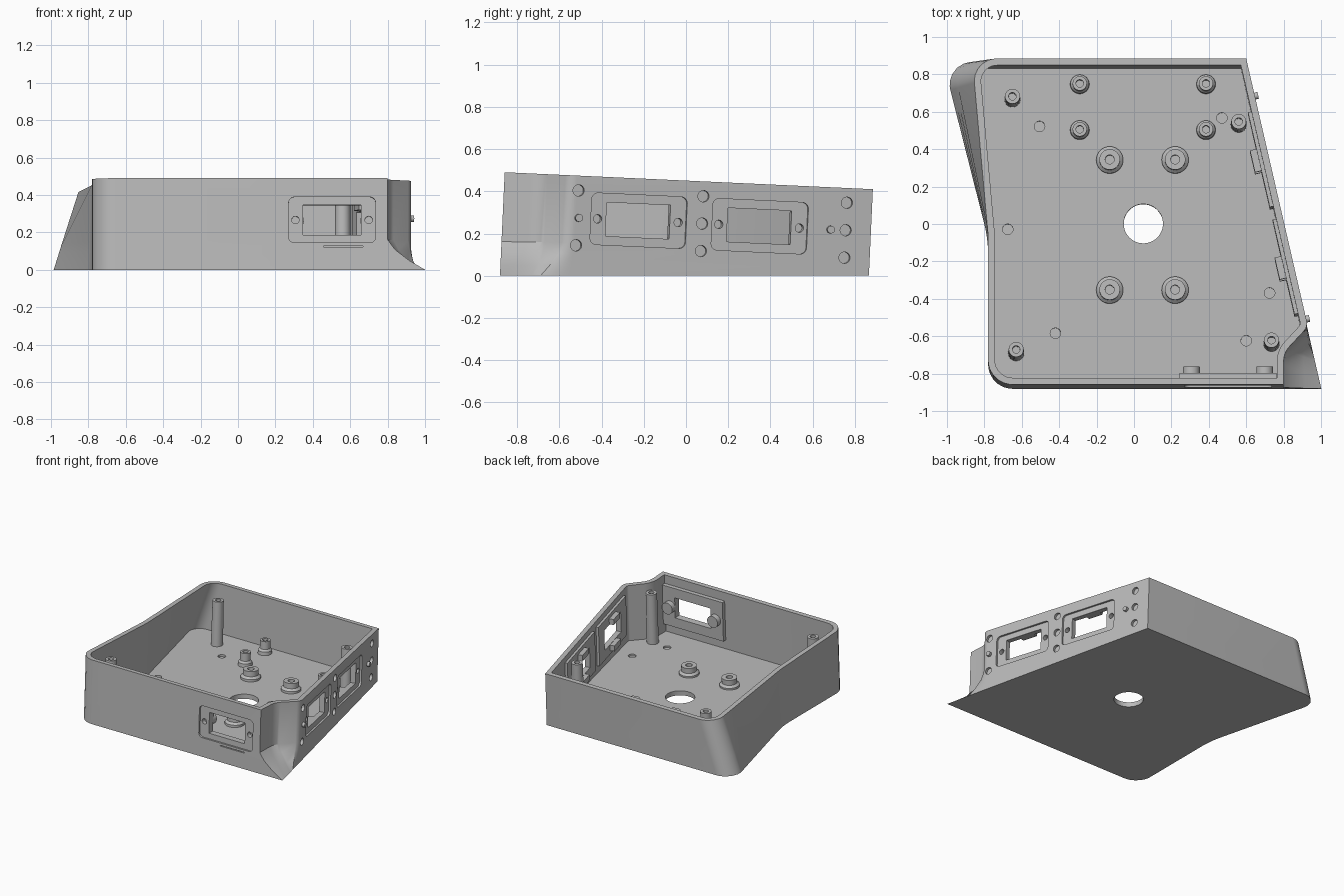
import bpy, bmesh, math
from mathutils import Matrix, Vector

if "Cube" in bpy.data.objects:
    bpy.data.objects.remove(bpy.data.objects["Cube"])

TILT, TOP, WALL = 0.046, 0.45, 0.036
TILT_MATRIX = Matrix.Rotation(-TILT, 4, 'X')

grey = bpy.data.materials.new("light_grey_plastic")
grey.use_nodes = True
grey.diffuse_color = (0.5, 0.5, 0.5, 1)
grey.node_tree.nodes["Principled BSDF"].inputs["Base Color"].default_value = (0.5, 0.5, 0.5, 1)


# ---------- helpers ----------
def loft(bm, rings):
    """Skin consecutive rings of equal size and cap both ends."""
    rows = [[bm.verts.new(p) for p in ring] for ring in rings]
    n = len(rows[0])
    for a, b in zip(rows, rows[1:]):
        for i in range(n):
            j = (i + 1) % n
            bm.faces.new((a[i], a[j], b[j], b[i]))
    bm.faces.new(rows[0][::-1])
    bm.faces.new(rows[-1])


def circle(u, v, r, n=32):
    return [(u + r * math.cos(2 * math.pi * i / n), v + r * math.sin(2 * math.pi * i / n)) for i in range(n)]


def round_rect(u, v, hu, hv, r=0.0):
    if not r:
        return [(u - hu, v - hv), (u + hu, v - hv), (u + hu, v + hv), (u - hu, v + hv)]
    pts = []
    for k, (su, sv) in enumerate([(1, 1), (-1, 1), (-1, -1), (1, -1)]):
        for i in range(7):
            a = math.pi / 2 * (k + i / 6)
            pts.append((u + su * (hu - r) + r * math.cos(a), v + sv * (hv - r) + r * math.sin(a)))
    return pts


def prism(bm, frame, outline, n0, n1):
    loft(bm, [[frame @ Vector((u, v, n)) for u, v in outline] for n in (n0, n1)])


def lathe(bm, x, y, profile):
    loft(bm, [[(px, py, z) for px, py in circle(x, y, r)] for r, z in profile])


def make(name, bm, cutter=False):
    bmesh.ops.recalc_face_normals(bm, faces=bm.faces)
    me = bpy.data.meshes.new(name)
    bm.to_mesh(me)
    bm.free()
    me.materials.append(grey)
    ob = bpy.data.objects.new(name, me)
    bpy.context.collection.objects.link(ob)
    ob.hide_render = cutter
    return ob


def cut(ob, cutters):
    for c in cutters:
        m = ob.modifiers.new("cut", 'BOOLEAN')
        m.operation, m.solver, m.object = 'DIFFERENCE', 'EXACT', c
    deps = bpy.context.evaluated_depsgraph_get()
    me = bpy.data.meshes.new_from_object(ob.evaluated_get(deps))
    ob.modifiers.clear()
    ob.data = me


# ---------- case outline ----------
def side_x(y):
    return 0.6 + 0.23 * (0.865 - y)


def fillet(prev, p, nxt, r, n=8):
    p, a, b = Vector(p), Vector(prev), Vector(nxt)
    da, db = (a - p).normalized(), (b - p).normalized()
    half = da.angle(db) / 2
    t = r / math.tan(half)
    centre = p + (da + db).normalized() * (r / math.sin(half))
    s, e = (p + da * t - centre).normalized(), (p + db * t - centre).normalized()
    return [centre + s.lerp(e, i / (n - 1)).normalized() * r for i in range(n)]


def outline(f, notch):
    """Plan of the case at height fraction f; notch blends in the corner scoop."""
    corners = [((0.8, -0.88), 0), ((0.8, -0.71), 0.12), ((side_x(-0.57), -0.57), 0.06),
               ((0.6, 0.865), 0), ((-1.02 + 0.155 * f, 0.865), 0.12),
               ((-0.78, -0.08), 0.7), ((-0.78, -0.88), 0.13)]
    pts = []
    for i, (p, r) in enumerate(corners):
        if r:
            pts += fillet(corners[i - 1][0], p, corners[(i + 1) % len(corners)][0], r)
        else:
            pts.append(Vector(p))
    last = pts[16].y
    for i in range(17):
        y = -0.88 + (last + 0.88) * i / 16
        pts[i] = Vector((side_x(y), y)).lerp(pts[i], notch)
    return pts


def inset(pts, d):
    out = []
    for i, p in enumerate(pts):
        a = (p - pts[i - 1]).normalized()
        b = (pts[(i + 1) % len(pts)] - p).normalized()
        na, nb = Vector((-a.y, a.x)), Vector((-b.y, b.x))
        m = (na + nb).normalized()
        out.append(p + m * (d / m.dot(na)))
    return out


def lift(pts, f):
    return [(p.x, p.y, (1 - f) * math.tan(TILT) * p.y + f * TOP) for p in pts]


def floor_z(y):
    return math.tan(TILT) * y * 0.92 + 0.08 * TOP


# ---------- shell ----------
bm = bmesh.new()
rings = [lift(outline(f, k), f) for f, k in [(0, 0), (0.1, 0.42), (0.22, 0.8), (0.33, 1), (1, 1)]]
rings += [lift(inset(outline(f, 1), WALL), f) for f in (1, 0.08)]
loft(bm, rings)
case = make("case_shell", bm)

# ---------- wall frames: u along wall, v up, n outward ----------
d = Vector((-0.23, 1, 0)).normalized()
side = Matrix(((d.x, 0, d.y, side_x(0)), (d.y, 0, -d.x, 0), (0, 1, 0, 0.25), (0, 0, 0, 1)))
front = Matrix(((1, 0, 0, 0.503), (0, 0, -1, -0.88), (0, 1, 0, 0.227), (0, 0, 0, 1)))
flat = Matrix.Identity(4)
SIDE_PORTS = [-0.242, 0.347]
ports = [(side, u) for u in SIDE_PORTS] + [(front, 0)]

# ---------- cutters ----------
recess, holes = bmesh.new(), bmesh.new()
for frame, u in ports:
    prism(recess, frame, round_rect(u, 0, 0.232, 0.122, 0.03), -0.015, 0.05)
    prism(holes, frame, round_rect(u, 0, 0.155, 0.08), -0.2, 0.06)
    for s in (-1, 1):
        prism(holes, frame, circle(u + s * 0.196, 0, 0.02), -0.05, 0.06)
for u in (-0.54, 0.067, 0.765):
    for v in (-0.13, 0, 0.13):
        if u > -0.5 or v:
            prism(holes, side, circle(u, v, 0.027), -0.02, 0.06)
prism(holes, front, round_rect(0.06, -0.142, 0.105, 0.003), -0.01, 0.06)
prism(holes, flat, circle(0.05, 0, 0.105, 48), -0.2, 0.2)
for x, y in [(-0.505, 0.52), (0.47, 0.565), (-0.675, -0.03), (0.725, -0.37), (0.6, -0.625), (-0.42, -0.585)]:
    prism(holes, flat, circle(x, y, 0.028), floor_z(y) - 0.015, floor_z(y) + 0.05)
recess_cutter = make("recess_cutter", recess, True)
hole_cutter = make("hole_cutter", holes, True)
cut(case, [recess_cutter, hole_cutter])
parts = [case]

# ---------- backing plates behind each port ----------
for i, (frame, u) in enumerate(ports):
    bm = bmesh.new()
    depth = 0.066 if frame is front else 0.055
    prism(bm, frame, round_rect(u, 0, 0.26, 0.155), -depth, -0.03)
    plate = make(f"port_backing_{i + 1}", bm)
    cut(plate, [hole_cutter])
    parts.append(plate)
    bm = bmesh.new()
    if frame is front:
        for s in (-1, 1):
            prism(bm, frame, circle(u + s * 0.196, 0, 0.045), -0.105, -0.06)
    else:
        for s in (-1, 1):
            prism(bm, frame, round_rect(u, s * 0.105, 0.06, 0.022), -0.09, -0.05)
    parts.append(make(f"port_clips_{i + 1}", bm))

# ---------- locating pins ----------
bm = bmesh.new()
for u in (-0.535, 0.69):
    prism(bm, side, circle(u, 0, 0.018), -0.01, 0.02)
parts.append(make("locating_pins", bm))

# ---------- lid posts ----------
bm = bmesh.new()
for x, y in [(-0.65, 0.665), (0.56, 0.53), (0.735, -0.64), (-0.63, -0.69)]:
    lathe(bm, x, y, [(0.043, floor_z(y) - 0.01), (0.04, 0.405), (0.02, 0.405), (0.02, 0.3)])
parts.append(make("lid_posts", bm))

# ---------- small board bosses ----------
bm = bmesh.new()
for x in (-0.29, 0.385):
    for y in (0.5, 0.745):
        z = floor_z(y)
        lathe(bm, x, y, [(0.052, z - 0.01), (0.05, z + 0.025), (0.038, z + 0.04), (0.038, z + 0.1),
                         (0.02, z + 0.1), (0.02, z + 0.03)])
parts.append(make("board_bosses", bm))

# ---------- wide mounting bosses ----------
bm = bmesh.new()
for x in (-0.13, 0.22):
    for y in (-0.355, 0.34):
        z = floor_z(y)
        lathe(bm, x, y, [(0.072, z - 0.01), (0.072, z + 0.015), (0.055, z + 0.03), (0.055, z + 0.07),
                         (0.024, z + 0.07), (0.024, z + 0.02)])
parts.append(make("mounting_bosses", bm))

# ---------- lean everything, then shade ----------
for c in (recess_cutter, hole_cutter):
    bpy.data.objects.remove(c)
bpy.ops.object.select_all(action='DESELECT')
for ob in parts:
    ob.data.transform(TILT_MATRIX)
    ob.select_set(True)
bpy.context.view_layer.objects.active = case
bpy.ops.object.shade_smooth_by_angle(angle=math.radians(30))
